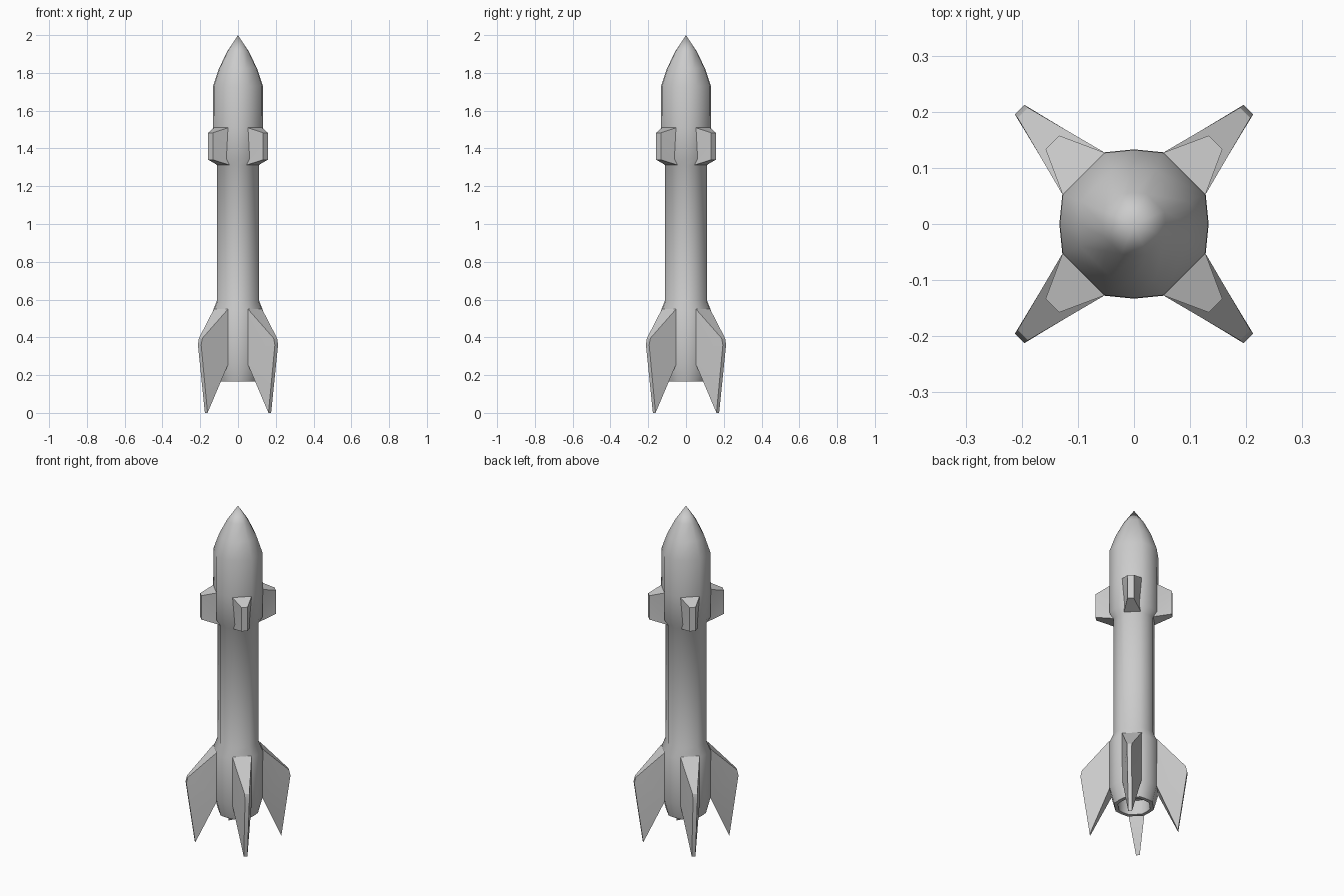
import bpy, bmesh
from math import sin, cos, radians

if "Cube" in bpy.data.objects:
    bpy.data.objects.remove(bpy.data.objects["Cube"])


def finish(name, bm, angle):
    bmesh.ops.recalc_face_normals(bm, faces=bm.faces)
    me = bpy.data.meshes.new(name)
    bm.to_mesh(me)
    bm.free()
    ob = bpy.data.objects.new(name, me)
    bpy.context.collection.objects.link(ob)
    bpy.ops.object.select_all(action='DESELECT')
    ob.select_set(True)
    bpy.context.view_layer.objects.active = ob
    bpy.ops.object.shade_smooth_by_angle(angle=radians(angle))
    return ob


# Twelve-sided section: each quadrant has a wide flat at 45 degrees for the fins
SECTION = [(q * 90 + a, k) for q in range(4) for a, k in ((-22.5, 1.04), (0, 1.0), (22.5, 1.04))]


def lathe(name, profile, angle=40):
    bm = bmesh.new()
    rings = []
    for r, z in profile:
        if r == 0:
            rings.append([bm.verts.new((0, 0, z))])
        else:
            rings.append([bm.verts.new((r * k * cos(radians(a)), r * k * sin(radians(a)), z))
                          for a, k in SECTION])
    n = len(SECTION)
    for lo, hi in zip(rings, rings[1:]):
        for i in range(n):
            j = (i + 1) % n
            if len(lo) == 1:
                bm.faces.new((lo[0], hi[j], hi[i]))
            elif len(hi) == 1:
                bm.faces.new((lo[i], lo[j], hi[0]))
            else:
                bm.faces.new((lo[i], lo[j], hi[j], hi[i]))
    return finish(name, bm, angle)


def fin(name, outline, azimuth):
    # outline points are (radius, half width, height)
    bm = bmesh.new()
    c, s = cos(radians(azimuth)), sin(radians(azimuth))
    sides = [[bm.verts.new((r * c - m * w * s, r * s + m * w * c, z)) for r, w, z in outline]
             for m in (-1, 1)]
    n = len(outline)
    for i in range(n):
        j = (i + 1) % n
        bm.faces.new((sides[0][i], sides[0][j], sides[1][j], sides[1][i]))
    for side in sides:
        # fan from the root so both sides match
        for i in range(1, n - 1):
            bm.faces.new((side[-1], side[i - 1], side[i]))
    return finish(name, bm, 30)


# Body: nozzle recess, flared tail, tube, head and pointed nose in one profile
lathe("rocket_body", [
    (0, 0.25), (0.085, 0.25), (0.087, 0.165), (0.107, 0.165),
    (0.132, 0.26), (0.133, 0.54), (0.111, 0.595), (0.111, 1.31),
    (0.132, 1.345), (0.133, 1.51), (0.132, 1.73),
    (0.100, 1.825), (0.056, 1.915), (0, 2.0)])

# Swept tail fins and small blocky upper fins, on the diagonals
tail = [(0.127, 0.053, 0.55), (0.280, 0.013, 0.395), (0.288, 0.012, 0.36),
        (0.238, 0.010, 0.0), (0.127, 0.052, 0.255)]
upper = [(0.127, 0.053, 1.51), (0.206, 0.017, 1.483),
         (0.206, 0.017, 1.34), (0.108, 0.045, 1.312)]
for k, place in enumerate(("back_right", "back_left", "front_left", "front_right")):
    fin("tail_fin_" + place, tail, 45 + 90 * k)
    fin("upper_fin_" + place, upper, 45 + 90 * k)
